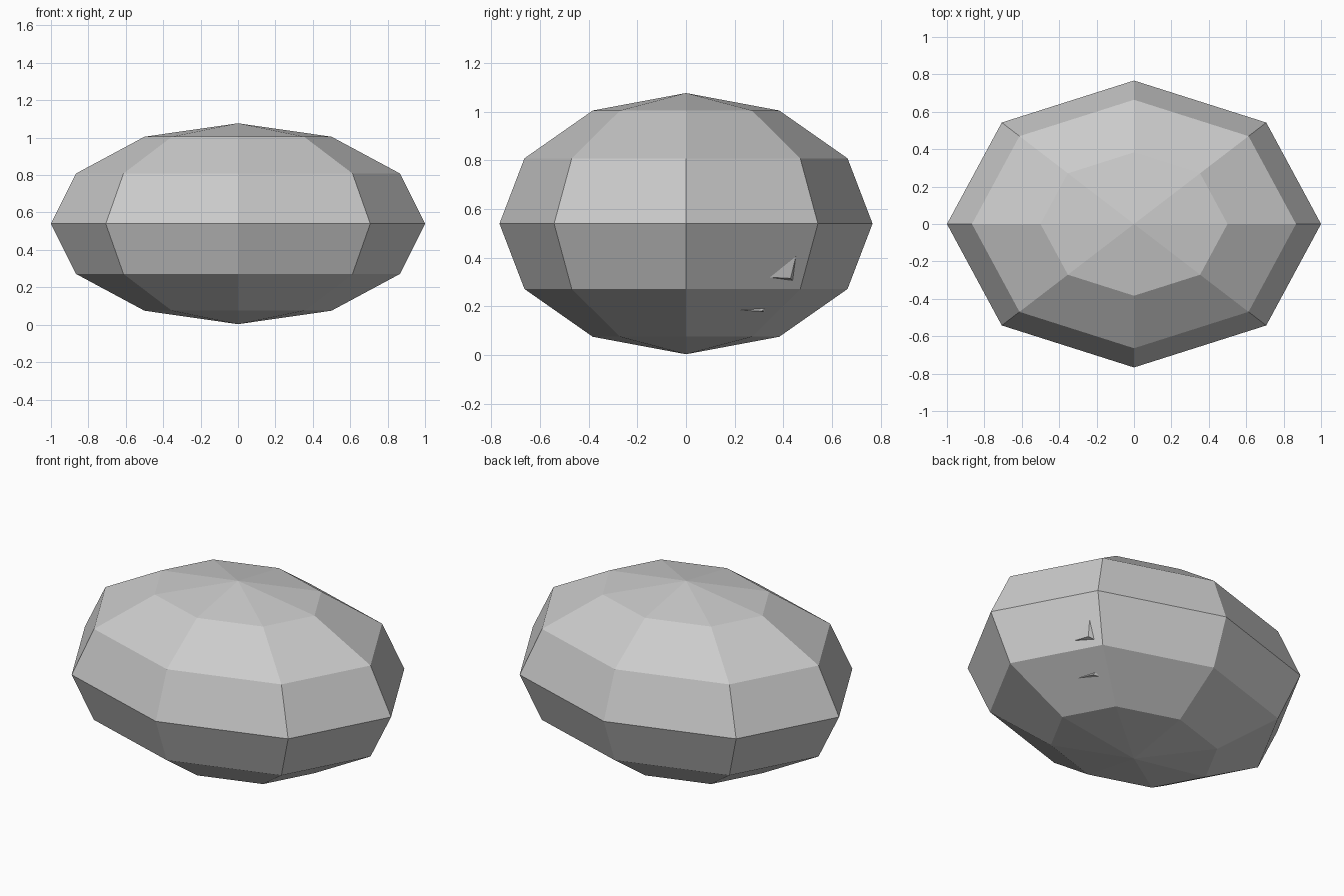
import bpy, bmesh
from mathutils import Vector

if "Cube" in bpy.data.objects:
    bpy.data.objects.remove(bpy.data.objects["Cube"])

CZ = 0.54


def finish(name, bm):
    bmesh.ops.recalc_face_normals(bm, faces=bm.faces)
    me = bpy.data.meshes.new(name)
    bm.to_mesh(me)
    bm.free()
    ob = bpy.data.objects.new(name, me)
    bpy.context.collection.objects.link(ob)
    return ob


# Low-poly egg-shaped boulder
bm = bmesh.new()
bmesh.ops.create_uvsphere(bm, u_segments=8, v_segments=6, radius=1)
for v in bm.verts:
    v.co = Vector((v.co.x, v.co.y * 0.767, v.co.z * 0.537 + CZ))
finish("boulder", bm)


def side_x(y, z):
    """x of the right-hand facet, just right of the centre line."""
    rings = [(0.54, 1.0), (0.2725, 0.866), (0.077, 0.5)]
    for (z0, r0), (z1, r1) in zip(rings, rings[1:]):
        if z >= z1:
            break
    return r1 + (r0 - r1) * (z - z1) / (z0 - z1) - y * 0.54


def shard(name, base, tip, lift):
    """Small sliver standing out of the boulder: base and tip as (y, z)."""
    bm = bmesh.new()
    pts = [bm.verts.new((side_x(y, z) - 0.004, y, z)) for y, z in base]
    top = bm.verts.new((side_x(*tip) + lift, *tip))
    bm.faces.new(pts)
    for i in range(3):
        bm.faces.new((pts[i], pts[(i + 1) % 3], top))
    finish(name, bm)


# Two slivers on the right rear facets
shard("upper_shard", [(0.33, 0.32), (0.455, 0.42), (0.44, 0.305)], (0.43, 0.315), 0.025)
shard("lower_shard", [(0.20, 0.185), (0.33, 0.195), (0.33, 0.175)], (0.31, 0.18), 0.025)
